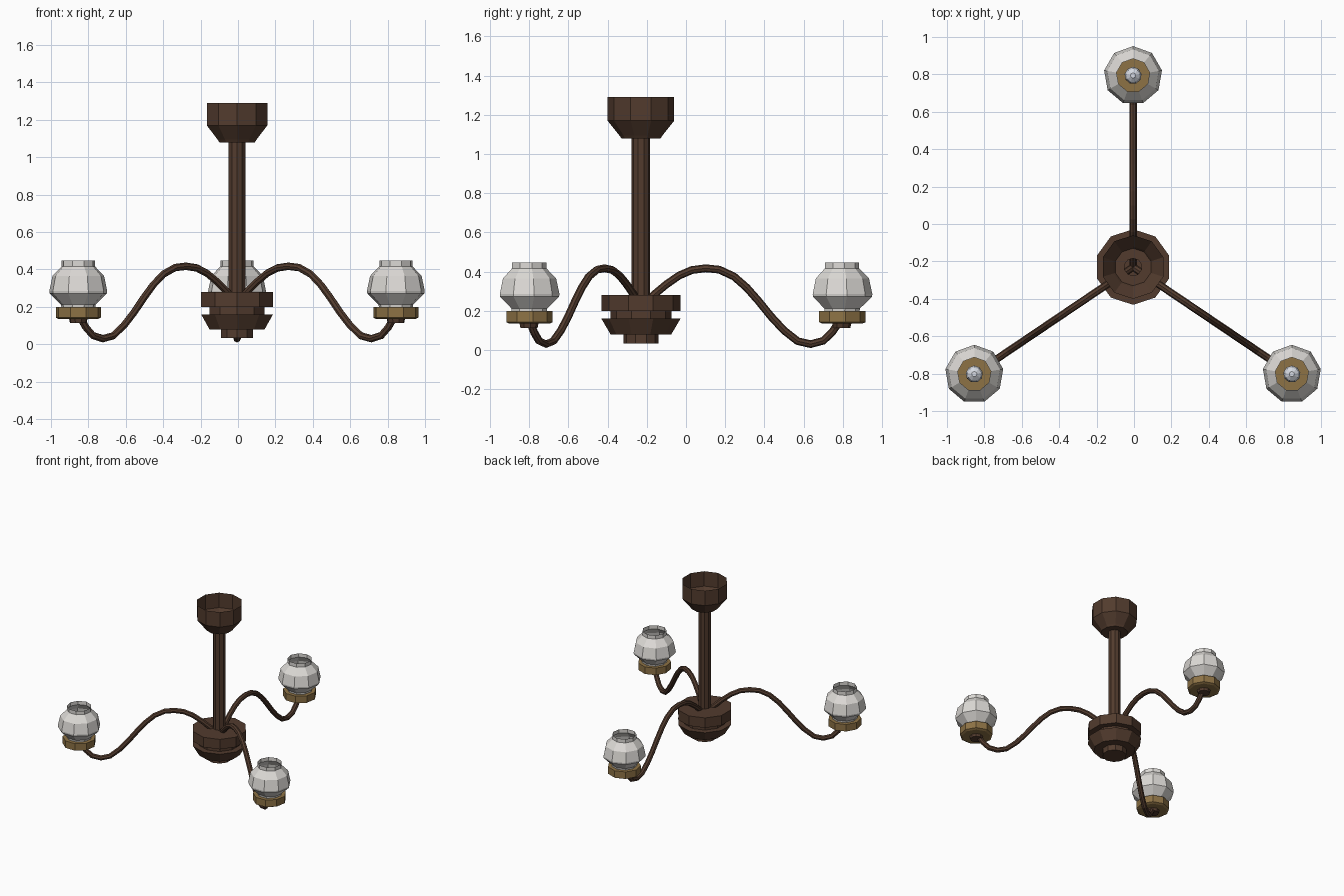
import bpy, bmesh, math
from mathutils import Vector

if "Cube" in bpy.data.objects:
    bpy.data.objects.remove(bpy.data.objects["Cube"])

CX, CY = -0.005, -0.23          # axis of the central stem


def material(name, rgb):
    m = bpy.data.materials.new(name)
    m.diffuse_color = (*rgb, 1)
    m.use_nodes = True
    m.node_tree.nodes["Principled BSDF"].inputs["Base Color"].default_value = m.diffuse_color
    return m


bronze = material("dark bronze", (0.085, 0.044, 0.027))
brass = material("aged brass", (0.27, 0.17, 0.06))
glass = material("frosted glass", (0.72, 0.70, 0.67))
bulb_white = material("bulb white", (0.68, 0.71, 0.77))


def skin(name, rings, mat, cap_start, cap_end):
    """Join rings of points into a faceted surface."""
    bm = bmesh.new()
    vs = [[bm.verts.new(p) for p in ring] for ring in rings]
    n = len(vs[0])
    for a, b in zip(vs, vs[1:]):
        for i in range(n):
            j = (i + 1) % n
            bm.faces.new((a[i], a[j], b[j], b[i]))
    if cap_start:
        bm.faces.new(vs[0][::-1])
    if cap_end:
        bm.faces.new(vs[-1])
    me = bpy.data.meshes.new(name)
    bm.to_mesh(me)
    bm.free()
    me.materials.append(mat)
    ob = bpy.data.objects.new(name, me)
    bpy.context.collection.objects.link(ob)
    return ob


def lathe(name, profile, x, y, sides, mat, cap_start=False, cap_end=False):
    """Turn an (r, z) profile, listed bottom to top; one corner points to +y."""
    angles = [math.pi / 2 + 2 * math.pi * i / sides for i in range(sides)]
    rings = [[(x + r * math.cos(a), y + r * math.sin(a), z) for a in angles]
             for r, z in profile]
    return skin(name, rings, mat, cap_start, cap_end)


def sweep(name, path, direction, radius, sides, mat):
    """Tube along an (r, z) path lying in the vertical plane of direction."""
    d = Vector((math.cos(direction), math.sin(direction), 0))
    side = Vector((-d.y, d.x, 0))
    pts = [Vector((CX, CY, z)) + d * r for r, z in path]
    rings = []
    for i, p in enumerate(pts):
        t = (pts[min(i + 1, len(pts) - 1)] - pts[max(i - 1, 0)]).normalized()
        up = side.cross(t)
        rings.append([p + radius * (side * math.cos(a) + up * math.sin(a))
                      for a in (2 * math.pi * k / sides for k in range(sides))])
    return skin(name, rings, mat, True, True)


# Central body: open ceiling cup, hollow stem, stepped hub
lathe("ceiling_cup", [(0.047, 1.08), (0.10, 1.08), (0.11, 1.095), (0.17, 1.17), (0.17, 1.29)],
      CX, CY, 10, bronze)
lathe("stem", [(0.047, 0.27), (0.047, 1.085)], CX, CY, 10, bronze)
lathe("hub", [(0.09, 0.033), (0.09, 0.08), (0.155, 0.08), (0.202, 0.16), (0.155, 0.16),
              (0.155, 0.20), (0.202, 0.20), (0.202, 0.28), (0.047, 0.28)],
      CX, CY, 10, bronze, True, False)

# Three curved arms, each carrying a lamp
ARM = [(0.0, 0.22), (0.07, 0.285), (0.13, 0.335), (0.195, 0.38), (0.26, 0.408), (0.33, 0.417),
       (0.40, 0.41), (0.475, 0.375), (0.54, 0.318), (0.60, 0.25), (0.665, 0.17), (0.73, 0.10),
       (0.80, 0.045), (0.866, 0.03), (0.93, 0.047), (0.975, 0.09), (1.01, 0.14)]
for i, deg in enumerate((90, -34, 214), 1):
    a = math.radians(deg)
    x, y = CX + 1.024 * math.cos(a), CY + 1.024 * math.sin(a)
    sweep(f"arm_{i}", ARM, a, 0.02, 8, bronze)
    lathe(f"arm_cap_{i}", [(0.045, 0.113), (0.05, 0.137)], x, y, 9, bronze, True, True)
    lathe(f"lamp_holder_{i}", [(0.105, 0.134), (0.122, 0.142), (0.122, 0.198)],
          x, y, 9, brass, True, True)
    lathe(f"glass_shade_{i}", [(0.092, 0.198), (0.094, 0.212), (0.155, 0.272), (0.157, 0.285),
                               (0.14, 0.365), (0.09, 0.417), (0.09, 0.447)], x, y, 9, glass)
    lathe(f"bulb_socket_{i}", [(0.028, 0.198), (0.028, 0.245)], x, y, 9, bronze, True, True)
    lathe(f"bulb_{i}", [(0.022, 0.245), (0.043, 0.28), (0.046, 0.31), (0.036, 0.34), (0.014, 0.356)],
          x, y, 9, bulb_white, True, True)
